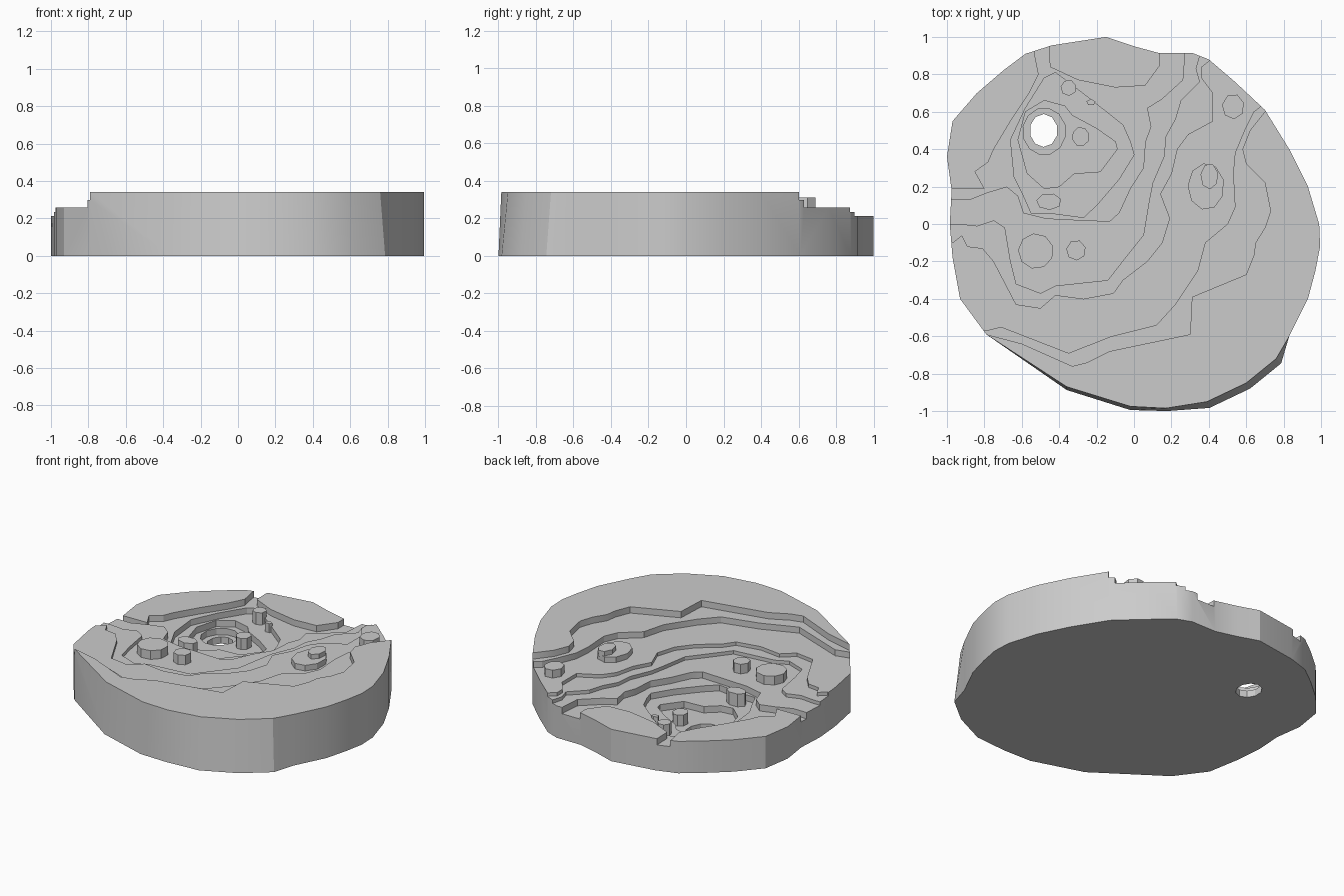
import bpy, bmesh, math

def prism(name, pts, z0, z1, bottom=None):
    """Closed prism through a polygon; the bottom outline may differ from the top."""
    bm = bmesh.new()
    low = [bm.verts.new((x, y, z0)) for x, y in (bottom or pts)]
    top = [bm.verts.new((x, y, z1)) for x, y in pts]
    n = len(pts)
    bm.faces.new(low[::-1])
    bm.faces.new(top)
    for i in range(n):
        j = (i + 1) % n
        bm.faces.new((low[i], low[j], top[j], top[i]))
    bmesh.ops.recalc_face_normals(bm, faces=bm.faces)
    me = bpy.data.meshes.new(name)
    bm.to_mesh(me)
    bm.free()
    ob = bpy.data.objects.new(name, me)
    bpy.context.collection.objects.link(ob)
    return ob

def ring(cx, cy, rx, ry, n, phase=0.3):
    return [(cx + rx * math.cos(phase + math.tau * i / n),
             cy + ry * math.sin(phase + math.tau * i / n)) for i in range(n)]

# Solid block of ground
outline = [(-.15, 1), (-.44, .955), (-.58, .91), (-.7, .82), (-.84, .7), (-.97, .55),
           (-1, .36), (-.975, .18), (-.985, 0), (-.97, -.18), (-.93, -.4), (-.79, -.59),
           (-.36, -.87), (-.02, -.975), (.17, -.985), (.39, -.95), (.6, -.85), (.76, -.72),
           (.83, -.6), (.93, -.4), (.97, -.25), (.995, -.12), (.99, 0), (.93, .2),
           (.83, .4), (.7, .61), (.54, .76), (.4, .88), (.31, .915), (.13, .915), (0, .95)]
foot = [(x * 1.035, max(y * 1.035, -1)) if y < -.7 and x > 0 else
        (x, y * 1.02 if y < -.8 else y) for x, y in outline]
ground = prism("terraced_ground", outline, 0, .34, foot)

# Terrace contours, high to low; the first four run off the north-west side
far = [(.9, 1.3), (-1.3, 1.3)]
rim = [(-1.3, -.59), (-.79, -.59), (-.6, -.64), (-.33, -.76), (-.25, -.74), (-.13, -.68),
       (.3, -.59), (.31, -.39), (.6, -.27), (.64, -.17), (.65, -.1), (.7, -.02),
       (.73, .07), (.7, .22), (.6, .32), (.58, .4), (.62, .5), (.7, .6), (.9, .7)]
upper = [(-1.3, -.57), (-.79, -.57), (-.71, -.55), (-.35, -.69), (-.12, -.6), (.12, -.54),
         (.22, -.43), (.34, -.25), (.38, -.1), (.5, 0), (.54, .09), (.53, .27),
         (.54, .38), (.59, .5), (.64, .6), (.9, .8)]
middle = [(-1.3, -.1), (-.97, -.1), (-.92, -.06), (-.89, -.12), (-.81, -.13), (-.75, -.2),
          (-.63, -.43), (-.5, -.45), (-.42, -.38), (-.27, -.4), (-.11, -.37), (-.06, -.3),
          (.07, -.2), (.15, -.1), (.19, .03), (.14, .16), (.2, .27), (.23, .4),
          (.29, .48), (.42, .55), (.42, .7), (.36, .78), (.36, .84), (.41, .88), (.6, 1.1)]
lower = [(-1.3, 0), (-.93, 0), (-.84, -.01), (-.75, .02), (-.69, -.02), (-.66, -.2),
         (-.63, -.32), (-.5, -.37), (-.42, -.33), (-.14, -.3), (-.07, -.21), (.05, -.06),
         (.08, .12), (.1, .22), (.16, .36), (.17, .47), (.22, .56), (.25, .66),
         (.35, .76), (.33, .83), (.35, .9), (.4, 1.2)]
valley = [(-1.3, .13), (-.88, .13), (-.78, .17), (-.68, .2), (-.62, .15), (-.59, .06),
          (-.47, .03), (-.27, .02), (-.13, .015), (-.08, .06), (-.02, .19), (.05, .3),
          (.06, .44), (.09, .52), (.07, .62), (.15, .67), (.26, .77), (.27, .9),
          (.27, 1.3), (.14, 1.3), (.14, .85), (.06, .74), (-.1, .73), (-.3, .77),
          (-.45, .84), (-.46, 1.3), (-.56, 1.3), (-.53, .9), (-.51, .8), (-.56, .7),
          (-.66, .55), (-.75, .4), (-.78, .33), (-.85, .28), (-.8, .19), (-1.3, .18)]
basin = [(-.02, .44), (0, .37), (-.08, .24), (-.2, .1), (-.27, .035), (-.42, .055),
         (-.55, .06), (-.59, .15), (-.64, .25), (-.66, .45), (-.58, .62), (-.48, .78),
         (-.42, .81), (-.25, .68), (-.06, .53)]
pool = [(-.62, .45), (-.57, .27), (-.48, .19), (-.4, .2), (-.32, .27), (-.18, .28),
        (-.09, .4), (-.1, .44), (-.2, .51), (-.33, .58), (-.37, .63), (-.48, .66), (-.58, .6)]
cuts = [(rim + far, .298), (upper + far, .258), (middle + far, .235), (lower + far, .212),
        (valley, .17), (basin, .13), (pool, .087),
        (ring(-.48, .495, .115, .125, 12), .045),
        (ring(-.483, .5, .075, .088, 10), -.5)]

# Carve the terraces and the drain hole
for i, (pts, z) in enumerate(cuts):
    cutter = prism("terrace_cutter", pts, z, 1)
    cutter.hide_render = True
    mod = ground.modifiers.new("terrace", 'BOOLEAN')
    mod.operation, mod.solver, mod.object = 'DIFFERENCE', 'EXACT', cutter
    bpy.context.view_layer.update()
    deps = bpy.context.evaluated_depsgraph_get()
    carved = bpy.data.meshes.new_from_object(ground.evaluated_get(deps))
    ground.modifiers.clear()
    ground.data = carved
    bpy.data.objects.remove(cutter)

bpy.ops.object.select_all(action='DESELECT')
ground.select_set(True)
bpy.context.view_layer.objects.active = ground
bpy.ops.object.shade_smooth_by_angle(angle=math.radians(25))

# Flat-topped rocks: name, centre, radii, sides, foot height, top height
rocks = [("large_rock", -.525, -.145, .095, .095, 9, .205, .27),
         ("tall_rock", -.31, -.14, .053, .055, 7, .205, .275),
         ("valley_rock", -.455, .12, .068, .045, 7, .12, .215),
         ("pool_rock", -.285, .467, .047, .052, 8, .08, .16),
         ("gate_rock", -.35, .728, .043, .043, 7, .12, .21),
         ("small_rock", -.23, .65, .025, .018, 5, .12, .19),
         ("slope_rock", .385, .2, .098, .125, 9, .225, .295),
         ("slope_rock_cap", .403, .255, .048, .07, 7, .285, .325),
         ("edge_rock", .53, .628, .06, .068, 7, .25, .31)]
for name, x, y, rx, ry, n, z0, z1 in rocks:
    prism(name, ring(x, y, rx, ry, n), z0, z1)
